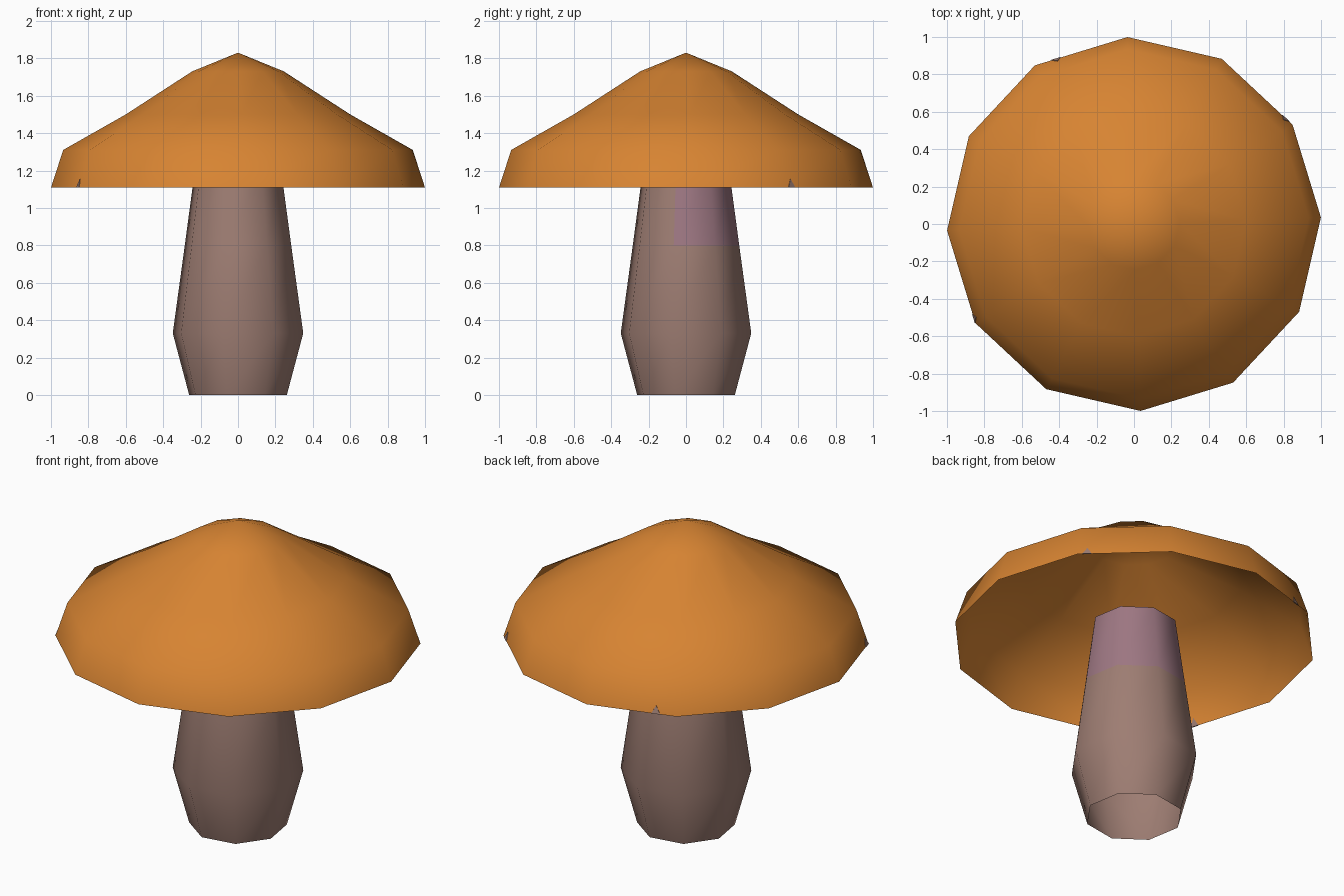
import bpy, bmesh, math
from mathutils import Vector

if "Cube" in bpy.data.objects:
    bpy.data.objects.remove(bpy.data.objects["Cube"])


def material(name, rgb):
    m = bpy.data.materials.new(name)
    m.diffuse_color = (*rgb, 1)
    m.use_nodes = True
    m.node_tree.nodes["Principled BSDF"].inputs["Base Color"].default_value = m.diffuse_color
    return m


orange = material("orange", (0.68, 0.23, 0.032))
brown = material("stem_brown", (0.34, 0.205, 0.17))
mauve = material("stem_mauve", (0.34, 0.185, 0.225))


def polar(r, degrees, z):
    a = math.radians(degrees)
    return Vector((r * math.cos(a), r * math.sin(a), z))


def finish(name, bm, mats, smooth=True):
    mesh = bpy.data.meshes.new(name)
    for f in bm.faces:
        f.smooth = smooth
    bm.to_mesh(mesh)
    bm.free()
    for m in mats:
        mesh.materials.append(m)
    ob = bpy.data.objects.new(name, mesh)
    bpy.context.collection.objects.link(ob)
    return ob


def lathe(profile, sides, start):
    """Open shell through rings (radius, z), bottom to top; radius 0 closes it."""
    bm = bmesh.new()
    rings = []
    for r, z in profile:
        if r == 0:
            rings.append([bm.verts.new((0, 0, z))] * sides)
        else:
            rings.append([bm.verts.new(polar(r, start + 360 * i / sides, z))
                          for i in range(sides)])
    for lo, hi in zip(rings, rings[1:]):
        for i in range(sides):
            j = (i + 1) % sides
            loop = [lo[i], lo[j], hi[j]] + ([hi[i]] if hi[i] != hi[j] else [])
            bm.faces.new(loop)
    return bm


# Cap: hollow twelve-sided shell
finish("cap", lathe([(1.0, 1.11), (0.935, 1.31), (0.6, 1.5), (0.245, 1.73), (0, 1.83)],
                    12, 2), [orange])

# Stem: open eight-sided tube with a mauve patch high on the right and back
bm = lathe([(0.268, 0), (0.358, 0.33), (0.292, 0.8), (0.237, 1.2)], 8, -13)
for f in bm.faces:
    c = f.calc_center_median()
    angle = math.degrees(math.atan2(c.y, c.x))
    if c.z > 0.8 and -13 < angle < 122:
        f.material_index = 1
finish("stem", bm, [brown, mauve])

# Small triangular flecks on the cap rim, set through the thin shell
for n, (corner, t) in enumerate([(32, 0.1), (92, 0.77), (182, 0.95)]):
    bm = bmesh.new()
    layers = []
    for off in (-0.003, 0.003):
        pts = []
        for dt, z in ((-0.05, 1.11), (0.05, 1.11), (0, 1.155)):
            r = 1.0 - 0.065 * (z - 1.11) / 0.2 + off
            p = polar(r, corner, z).lerp(polar(r, corner + 30, z), t + dt)
            pts.append(bm.verts.new(p))
        layers.append(pts)
    inner, outer = layers
    bm.faces.new(outer)
    bm.faces.new(inner[::-1])
    for i in range(3):
        j = (i + 1) % 3
        bm.faces.new((inner[i], inner[j], outer[j], outer[i]))
    finish(f"rim_fleck_{n + 1}", bm, [brown], smooth=False)
